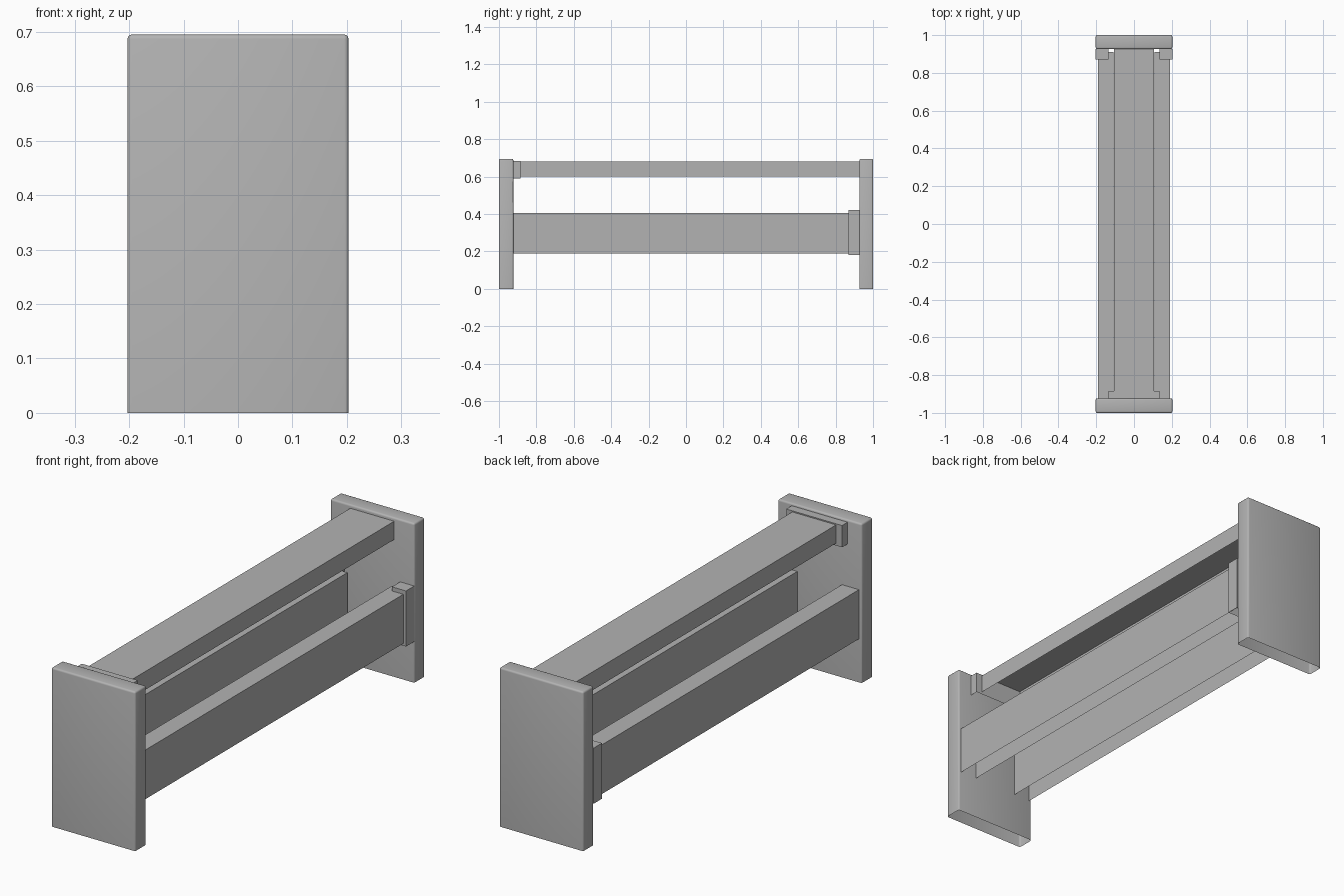
import bpy
import bmesh
from mathutils import Vector

if "Cube" in bpy.data.objects:
    bpy.data.objects.remove(bpy.data.objects["Cube"], do_unlink=True)

# Single plain grey finish
grey = bpy.data.materials.new("plain_grey")
grey.use_nodes = True
colour = (0.45, 0.45, 0.45, 1.0)
grey.diffuse_color = colour
grey.node_tree.nodes["Principled BSDF"].inputs["Base Color"].default_value = colour


def shell(name, x, y, z, bevel=0.0):
    """Box shell with an open underside, spanning the given x, y and z ranges."""
    bm = bmesh.new()
    bmesh.ops.create_cube(bm, size=1.0)
    low = Vector((x[0], y[0], z[0]))
    size = Vector((x[1], y[1], z[1])) - low
    for v in bm.verts:
        v.co = Vector([low[i] + (v.co[i] + 0.5) * size[i] for i in range(3)])
    bottom = [f for f in bm.faces if f.normal.z < -0.9]
    bmesh.ops.delete(bm, geom=bottom, context='FACES_ONLY')
    if bevel:
        edges = [e for e in bm.edges if not e.is_boundary]
        bmesh.ops.bevel(bm, geom=edges, offset=bevel, segments=3,
                        profile=0.5, affect='EDGES')
    mesh = bpy.data.meshes.new(name)
    bm.to_mesh(mesh)
    bm.free()
    mesh.materials.append(grey)
    obj = bpy.data.objects.new(name, mesh)
    bpy.context.collection.objects.link(obj)
    if bevel:
        bpy.context.view_layer.objects.active = obj
        obj.select_set(True)
        bpy.ops.object.shade_smooth_by_angle()
        obj.select_set(False)
    return obj


# Rounded end panels
shell("front_panel", (-0.203, 0.203), (-1.0, -0.923), (0, 0.695), 0.008)
shell("back_panel", (-0.203, 0.203), (0.927, 1.0), (0, 0.695), 0.008)

# Top beam and the bracket that carries its front end
shell("top_beam", (-0.106, 0.106), (-0.885, 0.927), (0.60, 0.68))
shell("beam_bracket", (-0.135, 0.135), (-0.923, -0.885), (0.59, 0.685))

# Side rails with brackets at the back
for side, s in (("left", 1), ("right", -1)):
    shell(side + "_rail", sorted((s * 0.108, s * 0.19)), (-0.923, 0.91), (0.19, 0.405))
    shell(side + "_rail_bracket", sorted((s * 0.135, s * 0.203)),
          (0.87, 0.927), (0.18, 0.423))
